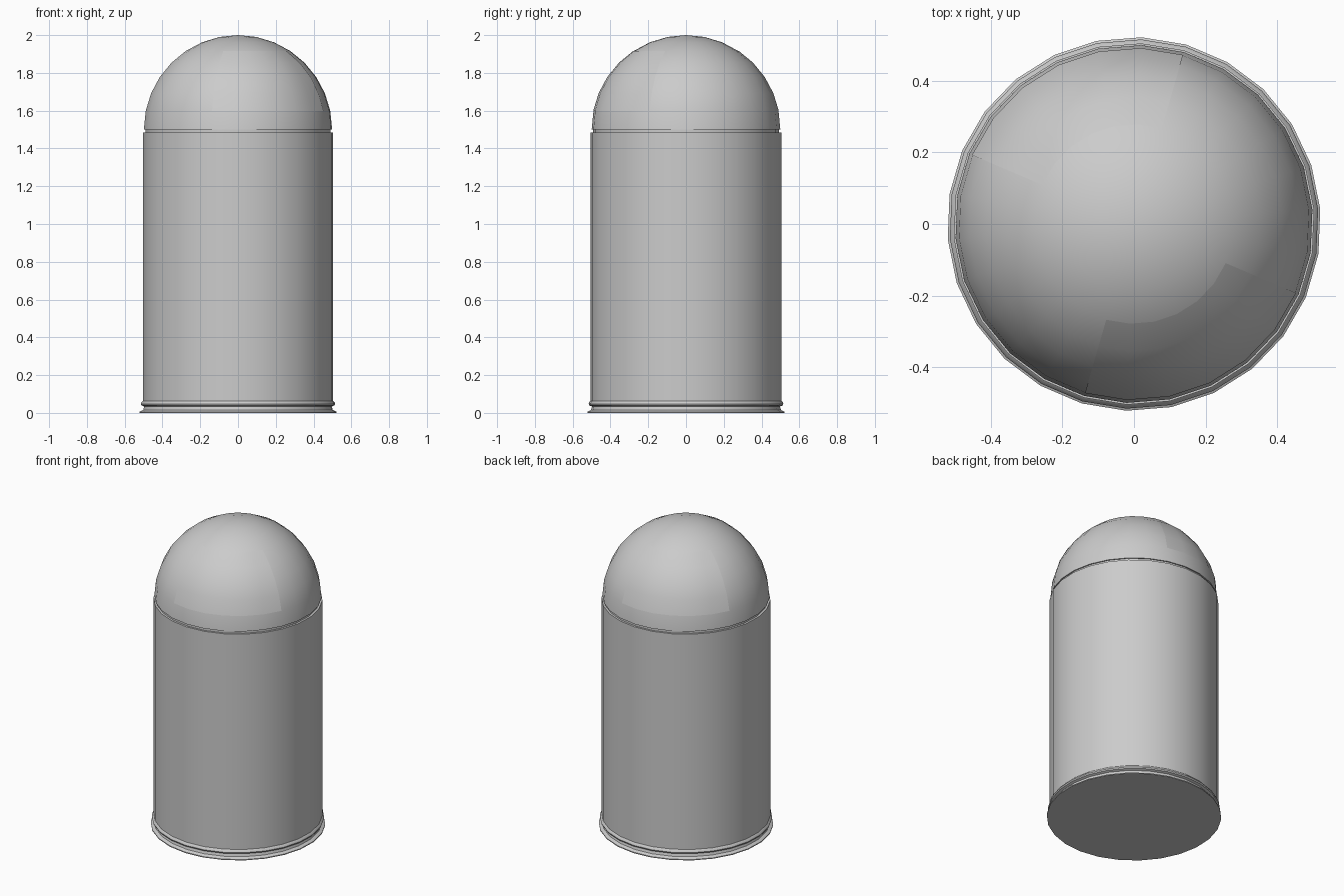
import bpy, bmesh, math

if "Cube" in bpy.data.objects:
    bpy.data.objects.remove(bpy.data.objects["Cube"])

SIDES = 26
PHASE = math.radians(4.6)


def lathe(name, profile, start=0, count=SIDES):
    """Revolve (radius, z) points, bottom to top; caps the bottom of full turns."""
    bm = bmesh.new()
    full = count == SIDES
    cols = count if full else count + 1
    rows = []
    for r, z in profile:
        if r < 1e-5:
            rows.append([bm.verts.new((0, 0, z))] * cols)
            continue
        row = []
        for i in range(cols):
            a = PHASE + 2 * math.pi * (start + i) / SIDES
            row.append(bm.verts.new((r * math.cos(a), r * math.sin(a), z)))
        rows.append(row)
    for low, high in zip(rows, rows[1:]):
        for i in range(count):
            j = (i + 1) % cols
            quad = [low[i], low[j], high[j], high[i]]
            bm.faces.new(list(dict.fromkeys(quad)))
    if full and profile[0][1] < 0.001:
        bm.faces.new(rows[0][::-1])
    mesh = bpy.data.meshes.new(name)
    bm.to_mesh(mesh)
    bm.free()
    obj = bpy.data.objects.new(name, mesh)
    bpy.context.collection.objects.link(obj)
    bpy.ops.object.select_all(action='DESELECT')
    obj.select_set(True)
    bpy.context.view_layer.objects.active = obj
    bpy.ops.object.shade_smooth_by_angle(angle=math.radians(30))
    return obj


def arc(radius, first, last, rings=8):
    """Dome profile between two ring numbers of a quarter circle."""
    pts = []
    for k in range(first, last + 1):
        e = math.pi / 2 * k / rings
        pts.append((radius * math.cos(e), 1.5 + radius * math.sin(e)))
    return pts


# Tower wall with flared foot, bead above it and recessed neck under the dome
lathe("tower_wall", [
    (0.522, 0), (0.522, 0.006), (0.503, 0.016), (0.498, 0.034),
    (0.513, 0.040), (0.516, 0.048), (0.513, 0.056), (0.505, 0.064),
    (0.505, 1.484), (0.492, 1.484), (0.492, 1.5), (0.5, 1.5)])

# Hemispherical dome
lathe("dome", arc(0.5, 0, 8))

# Two opposite curved panels lying on the dome
for side, start in (("front", -8), ("back", 5)):
    lathe("dome_panel_" + side, arc(0.5015, 1, 5), start, 6)
